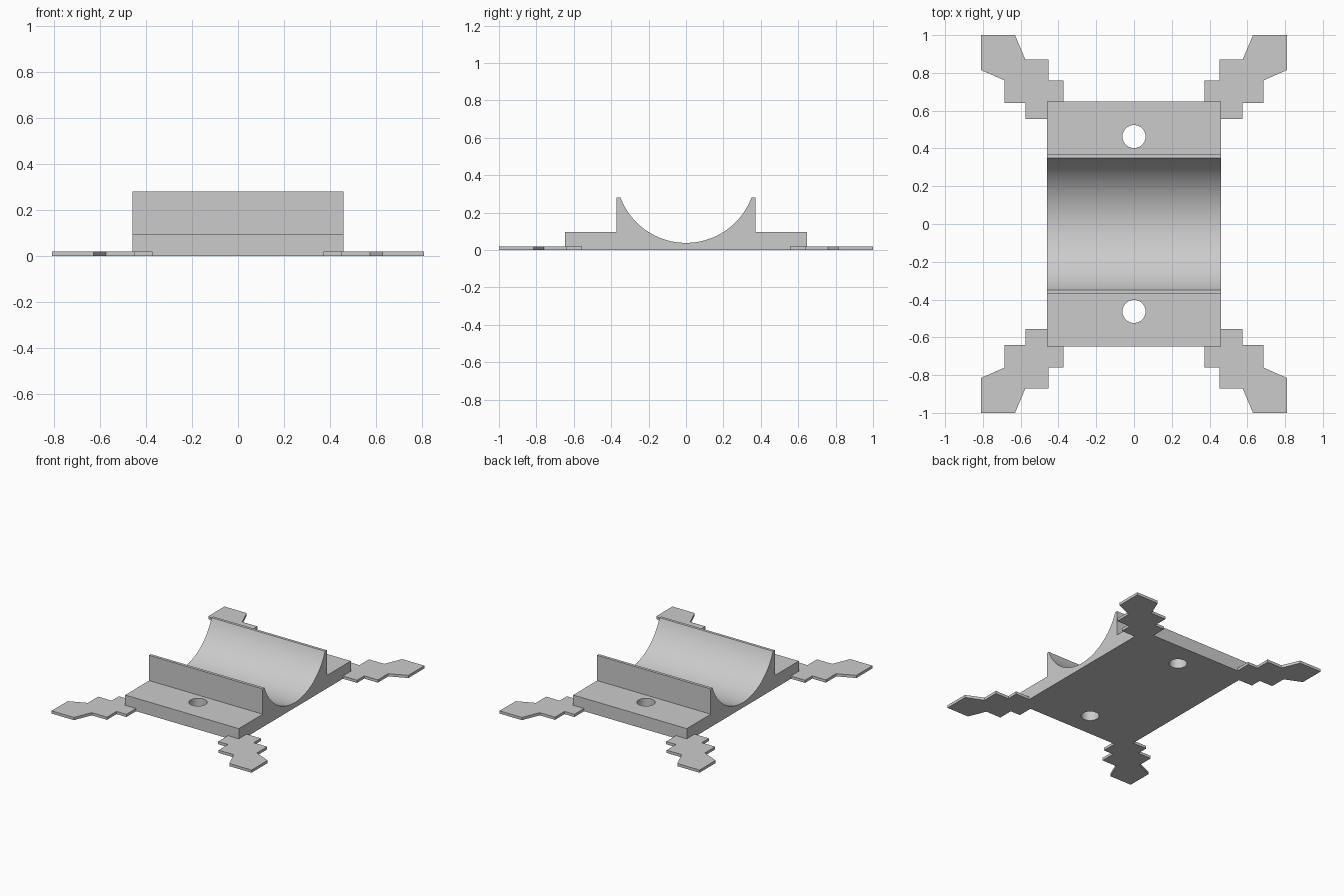
import bpy, bmesh, math

if "Cube" in bpy.data.objects:
    bpy.data.objects.remove(bpy.data.objects["Cube"])

grey = bpy.data.materials.new("light_grey")
grey.diffuse_color = (0.6, 0.6, 0.6, 1)
grey.use_nodes = True
grey.node_tree.nodes["Principled BSDF"].inputs["Base Color"].default_value = grey.diffuse_color


def extrude_outline(name, points, offset):
    """Solid made by sweeping a closed outline along an offset vector."""
    bm = bmesh.new()
    face = bm.faces.new([bm.verts.new(p) for p in points])
    ext = bmesh.ops.extrude_face_region(bm, geom=[face])
    verts = [g for g in ext["geom"] if isinstance(g, bmesh.types.BMVert)]
    bmesh.ops.translate(bm, verts=verts, vec=offset)
    bmesh.ops.recalc_face_normals(bm, faces=bm.faces[:])
    mesh = bpy.data.meshes.new(name)
    bm.to_mesh(mesh)
    bm.free()
    mesh.materials.append(grey)
    obj = bpy.data.objects.new(name, mesh)
    bpy.context.collection.objects.link(obj)
    return obj


# Saddle: stepped flanges with a round trough, one profile swept along x
HALF_X, HALF_Y = 0.46, 0.648
R, CZ = 0.374, 0.412
sweep = math.asin(0.35 / R)
N = 48
arc = [(R * math.sin(a), CZ - R * math.cos(a))
       for a in (sweep - 2 * sweep * i / N for i in range(N + 1))]
profile = [(-HALF_Y, 0), (HALF_Y, 0), (HALF_Y, 0.095), (0.371, 0.095), (0.371, 0.28)]
profile += arc + [(-0.371, 0.28), (-0.371, 0.095), (-HALF_Y, 0.095)]
saddle = extrude_outline("saddle", [(-HALF_X, y, z) for y, z in profile], (2 * HALF_X, 0, 0))

# Screw holes through the flanges
for side in (-1, 1):
    bpy.ops.mesh.primitive_cylinder_add(vertices=48, radius=0.061, depth=0.4,
                                        location=(0, side * 0.463, 0.05))
    cutter = bpy.context.object
    cutter.name = "hole_cutter_" + ("front" if side < 0 else "back")
    cutter.data.materials.append(grey)
    cutter.hide_render = True
    cutter.hide_set(True)
    mod = saddle.modifiers.new("screw_hole", "BOOLEAN")
    mod.operation = "DIFFERENCE"
    mod.solver = "EXACT"
    mod.object = cutter

# Bake the holes, then smooth the trough and the hole walls
bpy.context.view_layer.update()
baked = bpy.data.meshes.new_from_object(
    saddle.evaluated_get(bpy.context.evaluated_depsgraph_get()))
saddle.modifiers.clear()
saddle.data = baked
for obj in [o for o in bpy.data.objects if o.name.startswith("hole_cutter")]:
    bpy.data.objects.remove(obj)
bpy.ops.object.select_all(action="DESELECT")
saddle.select_set(True)
bpy.context.view_layer.objects.active = saddle
bpy.ops.object.shade_smooth_by_angle(angle=math.radians(25))

# Thin stepped corner feet, wrapped round each corner of the saddle
foot = [(0.81, 1.0), (0.63, 1.0), (0.575, 0.87), (0.452, 0.87), (0.452, 0.76),
        (0.372, 0.76), (0.372, HALF_Y), (HALF_X, HALF_Y), (HALF_X, 0.557),
        (0.575, 0.557), (0.575, 0.64), (0.685, 0.64), (0.685, 0.76), (0.81, 0.815)]
for sx, xn in ((-1, "left"), (1, "right")):
    for sy, yn in ((-1, "front"), (1, "back")):
        extrude_outline(f"foot_{yn}_{xn}", [(sx * x, sy * y, 0) for x, y in foot], (0, 0, 0.02))
